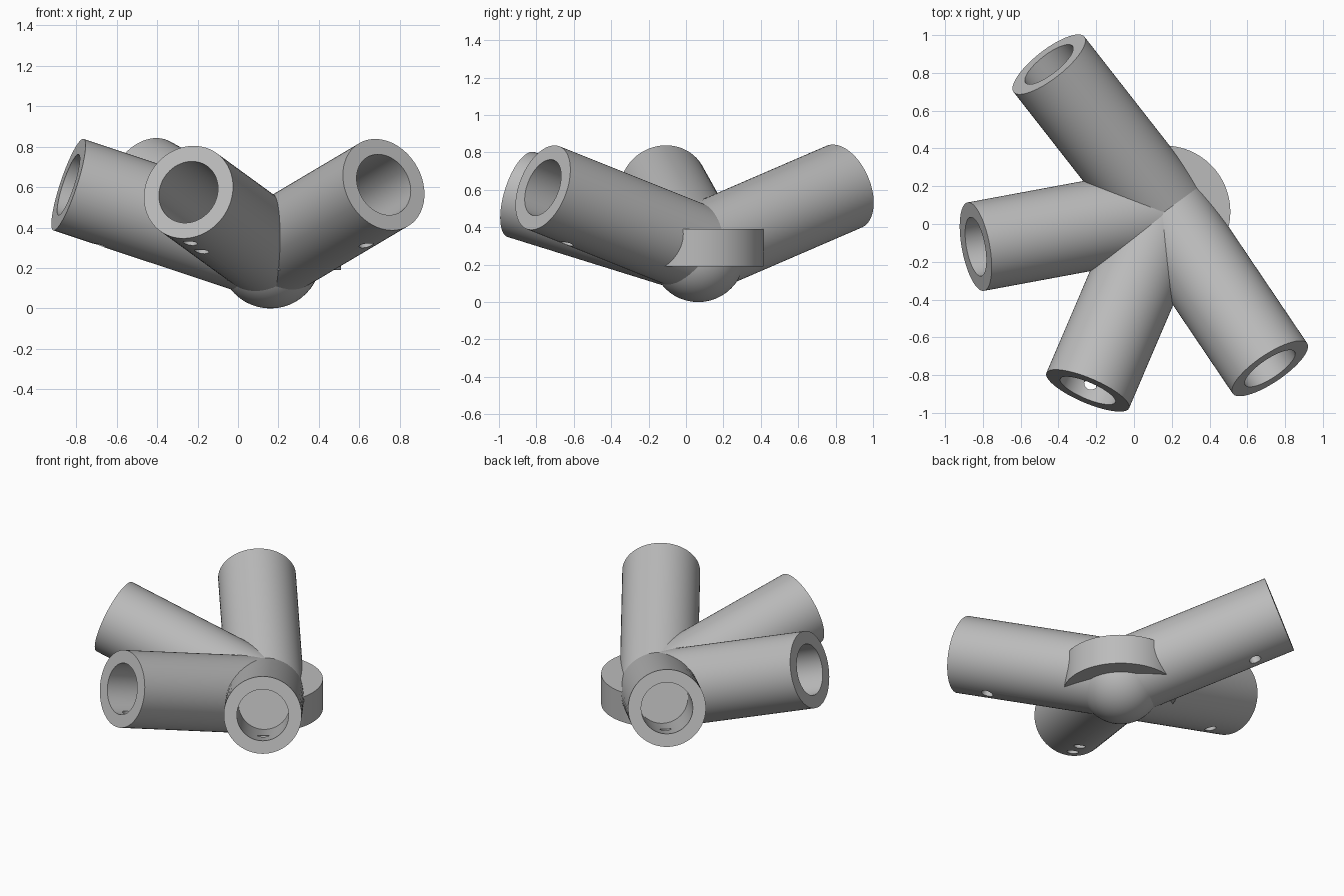
import bpy, bmesh, math
from mathutils import Vector

cube = bpy.data.objects.get("Cube")
if cube:
    bpy.data.objects.remove(cube, do_unlink=True)

HUB = Vector((0.16, 0.065, 0.28))
OUTER, BORE, DEPTH = 0.238, 0.158, 0.6
SIDES = 64

grey = bpy.data.materials.new("plain grey")
grey.use_nodes = True
colour = (0.5, 0.5, 0.5, 1)
grey.diffuse_color = colour
grey.node_tree.nodes["Principled BSDF"].inputs["Base Color"].default_value = colour


def finish(name, bm):
    """Turn a bmesh into a grey object."""
    bmesh.ops.recalc_face_normals(bm, faces=bm.faces)
    mesh = bpy.data.meshes.new(name)
    bm.to_mesh(mesh)
    bm.free()
    mesh.materials.append(grey)
    ob = bpy.data.objects.new(name, mesh)
    bpy.context.collection.objects.link(ob)
    return ob


def smooth(ob):
    bpy.ops.object.select_all(action='DESELECT')
    ob.select_set(True)
    bpy.context.view_layer.objects.active = ob
    bpy.ops.object.shade_smooth_by_angle(angle=math.radians(35))


def cylinder(name, radius, height, sides):
    bm = bmesh.new()
    bmesh.ops.create_cone(bm, cap_ends=True, segments=sides,
                          radius1=radius, radius2=radius, depth=height)
    return finish(name, bm)


def socket(name, end, hole_distances):
    """Blind tube lathed along z, aimed from the hub, with screw holes below."""
    axis = end - HUB
    length = axis.length
    direction = axis.normalized()
    profile = [(0, 0), (OUTER, 0), (OUTER, length), (BORE, length),
               (BORE, length - DEPTH), (0, length - DEPTH)]
    bm = bmesh.new()
    verts = [bm.verts.new((r, 0, z)) for r, z in profile]
    edges = [bm.edges.new(pair) for pair in zip(verts, verts[1:])]
    bmesh.ops.spin(bm, geom=verts + edges, cent=(0, 0, 0), axis=(0, 0, 1),
                   angle=math.tau, steps=SIDES, use_duplicate=False)
    bmesh.ops.remove_doubles(bm, verts=bm.verts, dist=0.0001)
    rotation = Vector((0, 0, 1)).rotation_difference(direction)
    bm.transform(rotation.to_matrix().to_4x4())
    bmesh.ops.translate(bm, verts=bm.verts, vec=HUB)
    ob = finish(name, bm)

    # Screw holes through the underside wall
    side = direction.cross(Vector((0, 0, 1))).normalized()
    down = direction.cross(side).normalized()
    if down.z > 0:
        down.negate()
    for distance in hole_distances:
        cutter = cylinder("screw_cutter", 0.036, 0.16, 24)
        cutter.hide_render = True
        cutter.rotation_mode = 'QUATERNION'
        cutter.rotation_quaternion = Vector((0, 0, 1)).rotation_difference(down)
        cutter.location = end - direction * distance + down * 0.2
        mod = ob.modifiers.new("screw_hole", 'BOOLEAN')
        mod.operation, mod.solver, mod.object = 'DIFFERENCE', 'EXACT', cutter
        bpy.context.view_layer.objects.active = ob
        bpy.ops.object.modifier_apply(modifier=mod.name)
        bpy.data.objects.remove(cutter, do_unlink=True)
    smooth(ob)


# Four angled tube sockets
socket("back_socket", Vector((-0.45, 0.845, 0.617)), [0.24])
socket("right_socket", Vector((-0.838, -0.12, 0.612)), [0.24])
socket("front_socket", Vector((-0.245, -0.882, 0.575)), [0.24, 0.09])
socket("left_socket", Vector((0.72, -0.765, 0.612)), [0.24])

# Round core joining the sockets
bm = bmesh.new()
bmesh.ops.create_uvsphere(bm, u_segments=48, v_segments=24, radius=0.25)
bmesh.ops.translate(bm, verts=bm.verts, vec=(HUB.x, HUB.y, 0.25))
smooth(finish("hub_core", bm))

# Thick disc that shows on the open side
disc = cylinder("mounting_disc", 0.35, 0.2, 96)
disc.location = (HUB.x, HUB.y, 0.29)
smooth(disc)
